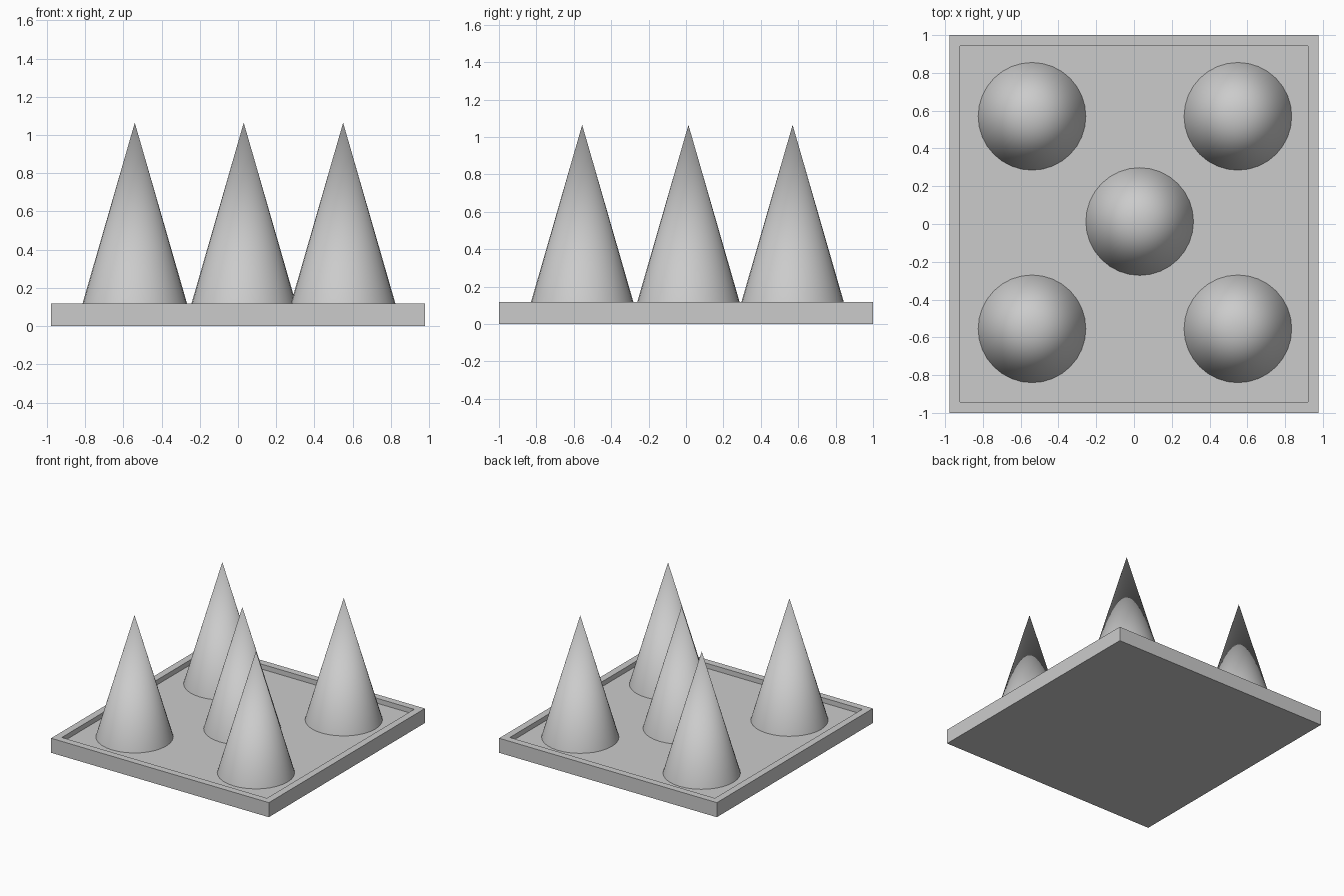
import bpy, bmesh
from math import radians

if "Cube" in bpy.data.objects:
    bpy.data.objects.remove(bpy.data.objects["Cube"])

HX, HY, TOP, FLOOR, RIM = 0.977, 1.0, 0.118, 0.078, 0.08
APEX, RADIUS = 1.064, 0.285

# Tray: a slab whose top is inset and sunk to leave a raised rim
bm = bmesh.new()
bmesh.ops.create_cube(bm, size=1)
for v in bm.verts:
    v.co = (v.co.x * 2 * HX, v.co.y * 2 * HY, (v.co.z + 0.5) * TOP)
bm.normal_update()
top = next(f for f in bm.faces if f.normal.z > 0.9)
bmesh.ops.inset_region(bm, faces=[top], thickness=RIM)
# Duplicate the inner face outline downwards to make vertical recess walls
ret = bmesh.ops.extrude_discrete_faces(bm, faces=[top])
for v in ret["faces"][0].verts:
    v.co.z = FLOOR
bmesh.ops.recalc_face_normals(bm, faces=bm.faces)
mesh = bpy.data.meshes.new("tray")
bm.to_mesh(mesh)
bm.free()
bpy.context.collection.objects.link(bpy.data.objects.new("tray", mesh))


# Cones standing on the recessed floor
def add_cone(name, x, y):
    height = APEX - FLOOR
    bpy.ops.mesh.primitive_cone_add(vertices=32, radius1=RADIUS, radius2=0, depth=height,
                                    location=(x, y, FLOOR + height / 2))
    bpy.context.object.name = name
    bpy.ops.object.shade_smooth_by_angle(angle=radians(30))


for side, x in (("left", -0.54), ("right", 0.55)):
    for end, y in (("front", -0.555), ("back", 0.57)):
        add_cone(f"{end}_{side}_cone", x, y)
add_cone("centre_cone", 0.03, 0.013)
